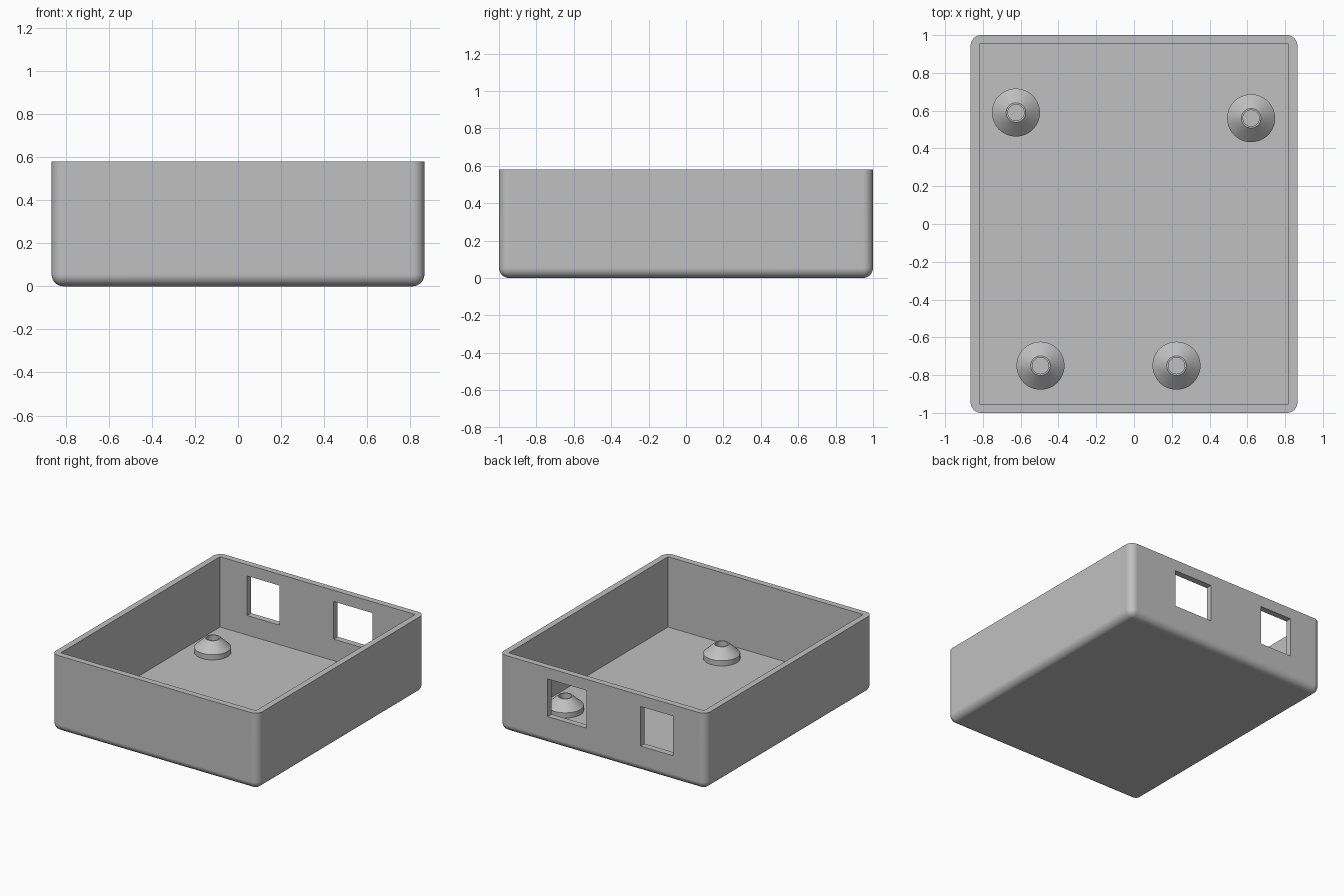
import bpy, bmesh, math

cube = bpy.data.objects.get("Cube")
if cube:
    bpy.data.objects.remove(cube, do_unlink=True)

WIDTH, DEPTH, HEIGHT = 1.73, 2.0, 0.58
WALL = 0.047
RADIUS = 0.055

grey = bpy.data.materials.new("plain_grey")
grey.use_nodes = True
colour = (0.53, 0.53, 0.53, 1)
grey.diffuse_color = colour
grey.node_tree.nodes["Principled BSDF"].inputs["Base Color"].default_value = colour


def add_object(name, bm):
    bmesh.ops.recalc_face_normals(bm, faces=bm.faces)
    mesh = bpy.data.meshes.new(name)
    bm.to_mesh(mesh)
    bm.free()
    mesh.materials.append(grey)
    obj = bpy.data.objects.new(name, mesh)
    bpy.context.collection.objects.link(obj)
    return obj


def box(low, high):
    bm = bmesh.new()
    bmesh.ops.create_cube(bm, size=1)
    for v in bm.verts:
        v.co = [h if c > 0 else l for c, l, h in zip(v.co, low, high)]
    return bm


def activate(obj):
    bpy.ops.object.select_all(action='DESELECT')
    obj.select_set(True)
    bpy.context.view_layer.objects.active = obj


def cut(obj, low, high):
    cutter = add_object("cutter", box(low, high))
    cutter.hide_render = True
    mod = obj.modifiers.new("cut", 'BOOLEAN')
    mod.operation, mod.solver, mod.object = 'DIFFERENCE', 'EXACT', cutter
    activate(obj)
    bpy.ops.object.modifier_apply(modifier=mod.name)
    bpy.data.objects.remove(cutter, do_unlink=True)


def smooth(obj):
    activate(obj)
    bpy.ops.object.shade_smooth_by_angle(angle=math.radians(25))


# Tray body: rounded along the bottom and the upright corners, square at the rim
x, y = WIDTH / 2, DEPTH / 2
bm = box((-x, -y, 0), (x, y, HEIGHT))
rounded = [e for e in bm.edges if min(v.co.z for v in e.verts) < 0.01]
bmesh.ops.bevel(bm, geom=rounded, offset=RADIUS, segments=8, profile=0.5,
                affect='EDGES', clamp_overlap=True)
tray = add_object("tray", bm)

# Square-cornered cavity
cut(tray, (WALL - x, WALL - y, WALL), (x - WALL, y - WALL, HEIGHT + 0.2))

# Two openings through the back wall: left edge, right edge, bottom
for x0, x1, z0 in ((0.135, 0.46, 0.21), (-0.59, -0.32, 0.195)):
    cut(tray, (x0, y - 0.2, z0), (x1, y + 0.2, 0.495))
smooth(tray)
weighted = tray.modifiers.new("even_shading", 'WEIGHTED_NORMAL')
weighted.keep_sharp = True

# Hollow conical standoffs on the floor: (radius, height) from base to bore
PROFILE = [(0.127, 0), (0.127, 0.04), (0.052, 0.11), (0.043, 0.11), (0.043, 0)]
POSTS = {
    "back_right_standoff": (-0.625, 0.59),
    "back_left_standoff": (0.62, 0.56),
    "front_right_standoff": (-0.495, -0.75),
    "front_left_standoff": (0.225, -0.75),
}
for name, (px, py) in POSTS.items():
    bm = bmesh.new()
    points = [bm.verts.new((r, 0, z)) for r, z in PROFILE]
    edges = [bm.edges.new(pair) for pair in zip(points, points[1:] + points[:1])]
    bmesh.ops.spin(bm, geom=points + edges, cent=(0, 0, 0), axis=(0, 0, 1),
                   angle=math.tau, steps=48, use_merge=True)
    bmesh.ops.remove_doubles(bm, verts=bm.verts, dist=0.0001)
    post = add_object(name, bm)
    post.location = (px, py, WALL)
    smooth(post)
